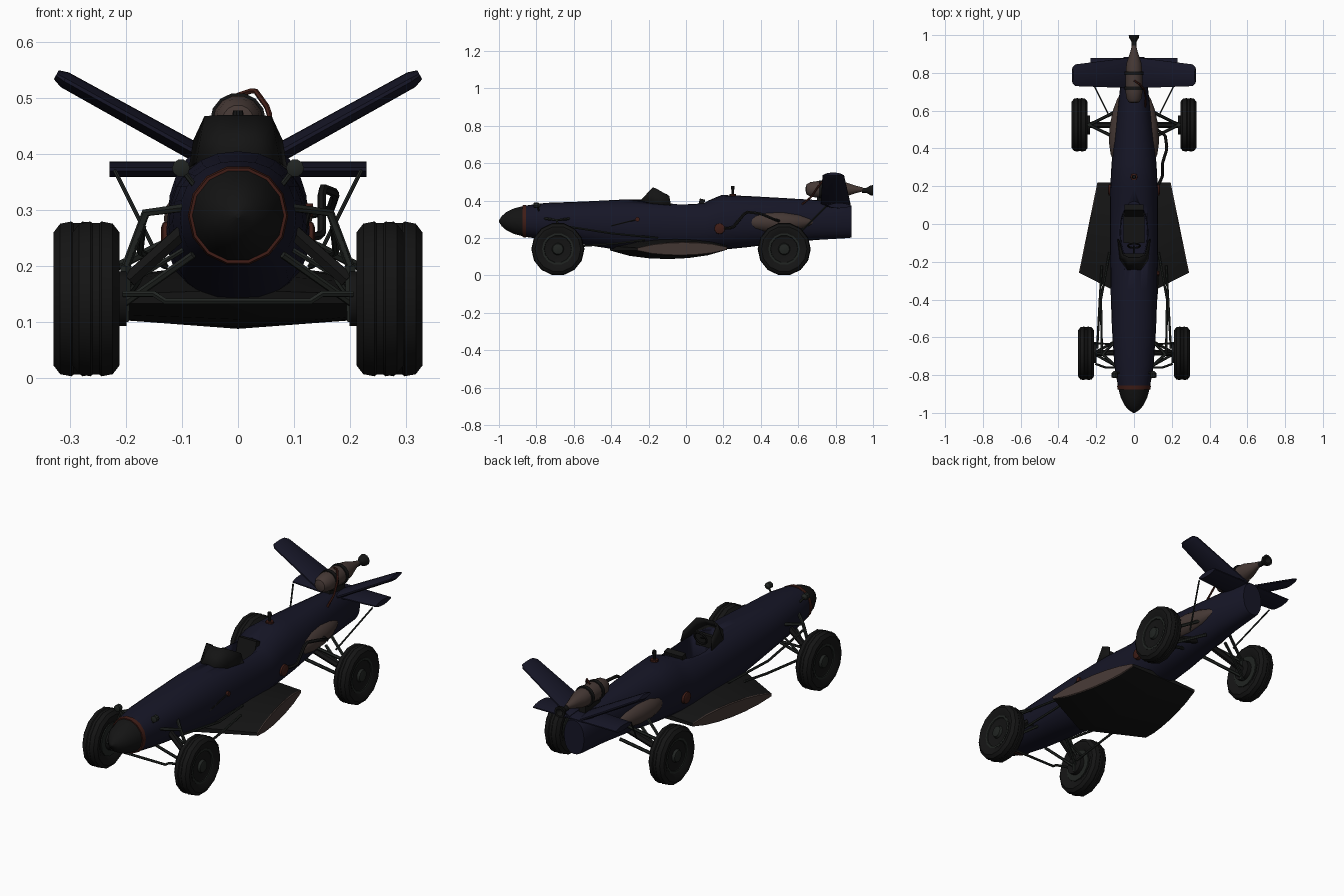
import bpy, bmesh, math
from math import sin, cos, pi, radians
from mathutils import Vector

if "Cube" in bpy.data.objects:
    bpy.data.objects.remove(bpy.data.objects["Cube"])


def material(name, r, g, b):
    m = bpy.data.materials.new(name)
    m.diffuse_color = (r, g, b, 1)
    m.use_nodes = True
    m.node_tree.nodes["Principled BSDF"].inputs["Base Color"].default_value = m.diffuse_color
    return m


NAVY = material("navy", .008, .008, .02)
BLACK = material("black", .007, .007, .007)
TAN = material("tan", .06, .04, .035)
RED = material("red", .05, .012, .008)
STEEL = material("steel", .015, .018, .016)


def finish(ob, mat, angle=32):
    bpy.ops.object.select_all(action='DESELECT')
    bpy.context.view_layer.objects.active = ob
    ob.select_set(True)
    ob.data.materials.append(mat)
    bpy.ops.object.shade_smooth_by_angle(angle=radians(angle))
    return ob


def loft(name, rings, mat, caps=True, closed=True, angle=32):
    bm = bmesh.new()
    vr = [[bm.verts.new(p) for p in ring] for ring in rings]
    n = len(vr[0])
    for a, b in zip(vr, vr[1:]):
        for i in range(n if closed else n - 1):
            j = (i + 1) % n
            bm.faces.new((a[i], a[j], b[j], b[i]))
    if caps:
        bm.faces.new(vr[0])
        bm.faces.new(vr[-1])
    bmesh.ops.remove_doubles(bm, verts=bm.verts, dist=1e-5)
    bmesh.ops.recalc_face_normals(bm, faces=bm.faces)
    me = bpy.data.meshes.new(name)
    bm.to_mesh(me)
    bm.free()
    ob = bpy.data.objects.new(name, me)
    bpy.context.collection.objects.link(ob)
    return finish(ob, mat, angle)


def revolve(name, profile, axis, loc, n, mat):
    # profile: (position along axis, radius)
    rings = []
    for a, r in profile:
        ring = []
        for i in range(n):
            c, s = r * cos(2 * pi * i / n), r * sin(2 * pi * i / n)
            v = {'x': (a, c, s), 'y': (c, a, s), 'z': (c, s, a)}[axis]
            ring.append(Vector(loc) + Vector(v))
        rings.append(ring)
    return loft(name, rings, mat)


def rod(name, pts, r, mat=STEEL, smooth=False):
    cu = bpy.data.curves.new(name, 'CURVE')
    cu.dimensions = '3D'
    cu.bevel_depth, cu.bevel_resolution, cu.use_fill_caps = r, 1, True
    if smooth:
        sp = cu.splines.new('NURBS')
        sp.use_endpoint_u, sp.order_u, sp.resolution_u = True, 3, 4
    else:
        sp = cu.splines.new('POLY')
    sp.points.add(len(pts) - 1)
    for p, q in zip(sp.points, pts):
        p.co = (*q, 1)
    ob = bpy.data.objects.new(name, cu)
    bpy.context.collection.objects.link(ob)
    bpy.ops.object.select_all(action='DESELECT')
    bpy.context.view_layer.objects.active = ob
    ob.select_set(True)
    bpy.ops.object.convert(target='MESH')
    return finish(bpy.context.object, mat, 50)


def box(name, loc, size, mat, tilt=0):
    bpy.ops.mesh.primitive_cube_add(size=1, location=loc, rotation=(tilt, 0, 0))
    ob = bpy.context.object
    ob.name, ob.scale = name, size
    return finish(ob, mat)


def oval(y, w, zt, zb, n=24, e=.9):
    f = lambda v: math.copysign(abs(v) ** e, v)
    return [(w * f(cos(2 * pi * i / n)), y, (zt + zb) / 2 + (zt - zb) / 2 * f(sin(2 * pi * i / n)))
            for i in range(n)]


def lens(lead, trail, up, h, n=6):
    # aerofoil loop between two edge points
    a, b, up = Vector(lead), Vector(trail), Vector(up)
    top = [a.lerp(b, i / n) + up * h * (.2 + .8 * sin(pi * i / n) ** .7 if 0 < i < n else .2) for i in range(n + 1)]
    bot = [a.lerp(b, i / n) - up * h * (.2 + .8 * sin(pi * i / n) ** .7 if 0 < i < n else .2) for i in range(n, -1, -1)]
    return top + bot


# Fuselage with cockpit opening
body = loft("fuselage", [oval(*s) for s in (
    (-.87, .083, .372, .208), (-.75, .104, .388, .19), (-.55, .117, .395, .165),
    (-.35, .124, .405, .135), (-.1, .128, .405, .125), (.1, .128, .392, .13),
    (.19, .126, .43, .137), (.32, .119, .425, .15), (.5, .1, .415, .172),
    (.7, .076, .403, .19), (.87, .06, .378, .2), (.885, .055, .372, .203))], NAVY)
cutter = loft("cockpit_cutter", [[(.078 * cos(t) * k, -.045 + .165 * sin(t), z)
              for t in [2 * pi * i / 20 for i in range(20)]] for z, k in ((.24, .9), (.5, 1))], BLACK)
mod = body.modifiers.new("cockpit", 'BOOLEAN')
mod.object, mod.operation, mod.solver = cutter, 'DIFFERENCE', 'EXACT'
bpy.context.view_layer.objects.active = body
bpy.ops.object.modifier_apply(modifier="cockpit")
bpy.data.objects.remove(cutter)

# Nose cone and trim ring
revolve("nose_cone", [(-1, .004), (-.985, .028), (-.96, .05), (-.92, .07), (-.87, .083)],
        'y', (0, 0, .29), 14, BLACK)
revolve("nose_ring", [(-.875, .08), (-.875, .087), (-.855, .09), (-.855, .08)], 'y', (0, 0, .29), 14, RED)

# Windscreen
lo = [(-.088, -.08, .375), (-.075, -.19, .385), (-.035, -.25, .395)]
hi = [(-.08, -.09, .425), (-.06, -.165, .468), (-.03, -.178, .47)]
mir = lambda h: h + [(-x, y, z) for x, y, z in reversed(h)]
ws = loft("windscreen", [mir(lo), mir(hi)], BLACK, caps=False, closed=False)
ws.modifiers.new("thick", 'SOLIDIFY').thickness = .005

# Cockpit interior
box("seat_base", (0, -.02, .265), (.11, .16, .03), BLACK)
box("seat_back", (0, .07, .335), (.10, .03, .15), BLACK, -.25)
box("dashboard", (0, -.165, .37), (.12, .02, .06), BLACK)
bpy.ops.mesh.primitive_torus_add(location=(0, -.115, .40), rotation=(radians(70), 0, 0),
                                 major_radius=.033, minor_radius=.005, major_segments=14, minor_segments=6)
bpy.context.object.name = "steering_wheel"
finish(bpy.context.object, BLACK)
rod("steering_column", [(0, -.17, .385), (0, -.115, .40)], .005, BLACK)

# Filler post behind the cockpit
revolve("filler_base", [(.415, .02), (.435, .018)], 'z', (0, .25, 0), 10, RED)
revolve("filler_post", [(.43, .007), (.46, .007), (.46, .011), (.478, .009)], 'z', (0, .25, 0), 10, BLACK)

# Underfloor wing with tan tips
up = (0, 0, 1)
tip = lambda s, d=0: lens((s * (.288 + d), -.26, .14), (s * (.19 + d), .22, .145), up, .037 - d)
loft("floor_wing", [tip(-1), lens((0, -.405, .145), (0, .22, .15), up, .06), tip(1)], BLACK)
for s in (1, -1):
    loft("floor_wing_tip", [tip(s), tip(s, .004)], TAN)

# V tail and lower tailplane
for s in (1, -1):
    nrm = Vector((-s * .48, 0, .877))
    loft("tail_fin", [lens((s * .03, .72, .378), (s * .03, .88, .378), nrm, .017),
                      lens((s * .31, .73, .533), (s * .31, .845, .533), nrm, .015),
                      lens((s * .325, .745, .542), (s * .325, .83, .542), nrm, .009)], NAVY)
loft("tailplane", [lens((x, .74 + d, .373), (x, .88, .373), up, .014)
                   for x, d in ((-.23, .02), (0, 0), (.23, .02))], NAVY)

# Tail bottle with nozzle, straps and hose
revolve("bottle", [(.64, .012), (.645, .028), (.665, .04), (.70, .045), (.79, .045), (.85, .04), (.91, .02),
                   (.945, .011)], 'y', (0, 0, .46), 14, TAN)
revolve("bottle_nozzle", [(.94, .013), (.965, .013), (.985, .026), (1, .028), (1, .018), (.975, .008)],
        'y', (0, 0, .455), 12, BLACK)
for y in (.71, .79):
    revolve("bottle_strap", [(y, .043), (y, .05), (y + .018, .05), (y + .018, .043)], 'y', (0, 0, .46), 14, BLACK)
box("bottle_mount", (0, .76, .40), (.035, .12, .06), BLACK)
rod("bottle_hose", [(0, .76, .505), (.03, .74, .515), (.055, .71, .48), (.062, .67, .42), (.06, .62, .38)],
    .005, RED, True)

# Side hose with red port
rod("side_hose", [(.12, .19, .25), (.15, .25, .255), (.15, .32, .34), (.175, .40, .33), (.165, .47, .30),
                  (.12, .5, .29)], .008, BLACK, True)
rod("side_lever", [(.12, -.4, .265), (.128, -.26, .30)], .004, BLACK)
revolve("lever_knob", [(.118, .012), (.134, .012)], 'x', (0, -.26, .30), 10, RED)

TYRE = [(-.024, .06), (-.03, .085), (-.042, .105), (-.042, .122), (-.03, .138), (-.01, .142), (-.006, .139),
        (.006, .139), (.01, .142), (.03, .138), (.042, .122), (.042, .105), (.03, .085), (.024, .06)]
RIM = [(-.034, .035), (-.034, .08), (.02, .085), (.031, .085), (.031, .074), (.016, .068), (.016, .035),
       (.036, .028), (.04, .01)]
for s in (1, -1):
    # Wheels
    for end, x, y in (("front", .254, -.685), ("rear", .288, .525)):
        revolve(end + "_tyre", [(s * a, r) for a, r in TYRE], 'x', (s * x, y, .141), 14, BLACK)
        revolve(end + "_rim", [(s * a, r) for a, r in RIM], 'x', (s * x, y, .141), 14, STEEL)
        revolve(end + "_brake", [(s * (x - .055), .05), (s * (x - .03), .05)], 'x', (0, y, .141), 14, BLACK)

    def strut(name, pts, r, mat=STEEL):
        return rod(name, [(s * x, y, z) for x, y, z in pts], r, mat)

    # Front suspension
    for y in (-.76, -.61):
        strut("front_upper_arm", [(.09, y, .305), (.165, -.69, .295), (.20, -.685, .20)], .008)
        strut("front_lower_arm", [(.08, y, .22), (.215, -.685, .125)], .007)
    strut("front_damper", [(.10, -.68, .26), (.195, -.685, .175)], .015, BLACK)
    strut("front_upright", [(.205, -.685, .10), (.20, -.685, .20)], .011)
    strut("steering_arm", [(.08, -.64, .24), (.21, -.63, .16)], .005)
    strut("front_bar", [(0, -.76, .137), (.13, -.76, .137), (.15, -.76, .15), (.205, -.74, .15)], .006)
    strut("radius_rod_upper", [(.17, -.69, .27), (.175, -.4, .225), (.13, -.15, .20)], .006)
    strut("radius_rod_lower", [(.195, -.66, .15), (.18, -.38, .17), (.17, -.22, .19)], .006)

    # Front lamps
    revolve("lamp", [(-.815, .01), (-.812, .016), (-.79, .016), (-.778, .006)], 'y', (s * .102, 0, .375), 10, STEEL)
    strut("lamp_stalk", [(.102, -.795, .375), (.075, -.785, .34)], .005)

    # Rear suspension
    strut("rear_half_shaft", [(.05, .525, .20), (.25, .525, .141)], .016, BLACK)
    for y in (.44, .61):
        strut("rear_upper_arm", [(.07, y, .27), (.235, .525, .19)], .008)
        strut("rear_lower_arm", [(.06, y, .19), (.24, .525, .105)], .008)
    strut("rear_upright", [(.24, .525, .09), (.235, .525, .20)], .012)
    strut("tailplane_stay", [(.22, .75, .37), (.135, .58, .20)], .004)

    # Side tanks
    pod = revolve("side_tank", [(.31, .008), (.325, .025), (.37, .045), (.43, .056), (.52, .055), (.60, .042),
                                (.66, .022), (.69, .004)], 'y', (0, 0, 0), 16, TAN)
    pod.location = (s * .094, 0, .285)
    pod.rotation_euler.z = s * .04
    revolve("side_port", [(s * .115, .03), (s * .134, .028), (s * .138, .018)], 'x', (0, .18, .25), 12, RED)
